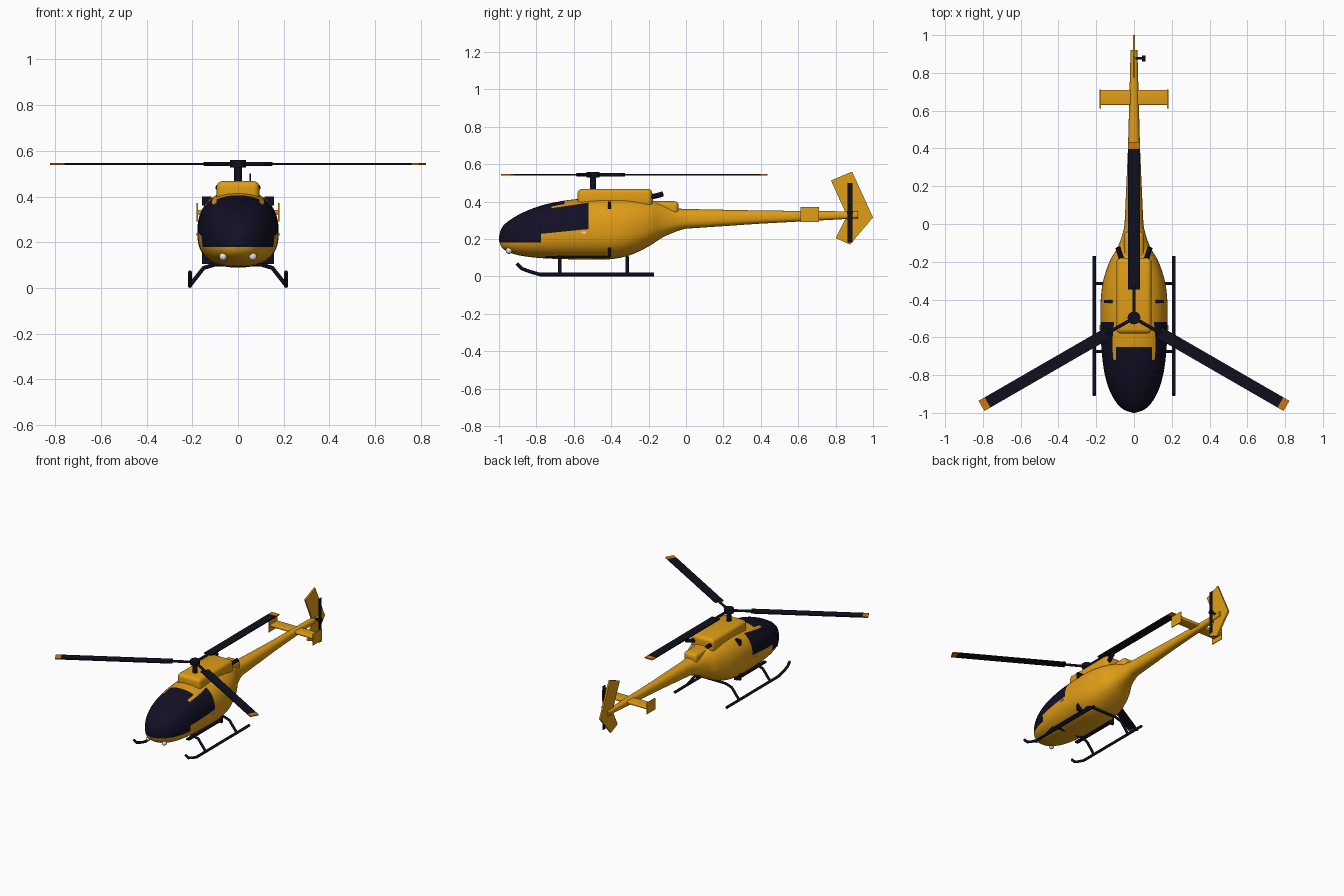
import bpy, bmesh, math
from mathutils import Vector, Matrix

cube = bpy.data.objects.get("Cube")
if cube:
    bpy.data.objects.remove(cube)


def material(name, r, g, b):
    m = bpy.data.materials.new(name)
    m.use_nodes = True
    m.diffuse_color = (r, g, b, 1)
    m.node_tree.nodes["Principled BSDF"].inputs["Base Color"].default_value = (r, g, b, 1)
    return m


YELLOW = material("yellow paint", .75, .34, .008)
GLASS = material("dark glass", .006, .005, .018)
DARK = material("dark metal", .005, .005, .013)
ORANGE = material("orange tip", .65, .18, .006)
WHITE = material("lamp white", .75, .75, .78)


def add(name, bm, *mats, smooth=False):
    bmesh.ops.recalc_face_normals(bm, faces=bm.faces)
    me = bpy.data.meshes.new(name)
    bm.to_mesh(me)
    bm.free()
    ob = bpy.data.objects.new(name, me)
    bpy.context.collection.objects.link(ob)
    for m in mats:
        me.materials.append(m)
    if smooth:
        bpy.ops.object.select_all(action='DESELECT')
        ob.select_set(True)
        bpy.context.view_layer.objects.active = ob
        bpy.ops.object.shade_smooth_by_angle(angle=math.radians(40))
    return ob


def box(name, lo, hi, mat, bevel=0, matrix=Matrix()):
    lo, hi = Vector(lo), Vector(hi)
    bm = bmesh.new()
    size = Matrix.Diagonal((*(hi - lo), 1))
    bmesh.ops.create_cube(bm, size=1, matrix=matrix @ Matrix.Translation((lo + hi) / 2) @ size)
    if bevel:
        bmesh.ops.bevel(bm, geom=bm.edges[:], offset=bevel, segments=4, profile=.5, affect='EDGES')
    return add(name, bm, mat, smooth=bevel > 0)


def rod(name, a, b, r, mat, r2=None, sides=16):
    a, b = Vector(a), Vector(b)
    bm = bmesh.new()
    turn = (b - a).to_track_quat('Z', 'Y').to_matrix().to_4x4()
    bmesh.ops.create_cone(bm, cap_ends=True, segments=sides, radius1=r, radius2=r2 or r,
                          depth=(b - a).length, matrix=Matrix.Translation((a + b) / 2) @ turn)
    return add(name, bm, mat, smooth=True)


def tube(name, points, r, mat):
    cu = bpy.data.curves.new(name, 'CURVE')
    cu.dimensions = '3D'
    cu.bevel_depth, cu.bevel_resolution, cu.use_fill_caps = r, 2, True
    sp = cu.splines.new('POLY')
    sp.points.add(len(points) - 1)
    for p, co in zip(sp.points, points):
        p.co = (*co, 1)
    ob = bpy.data.objects.new(name, cu)
    bpy.context.collection.objects.link(ob)
    cu.materials.append(mat)
    bpy.ops.object.select_all(action='DESELECT')
    ob.select_set(True)
    bpy.context.view_layer.objects.active = ob
    bpy.ops.object.convert(target='MESH')


# Fuselage and boom stations: y, half width, bottom, top
STATIONS = [
    (-1, .004, .19, .21), (-.985, .05, .155, .26), (-.95, .09, .13, .295),
    (-.88, .13, .11, .337), (-.78, .158, .098, .377), (-.65, .173, .092, .405),
    (-.5, .178, .09, .42), (-.4, .176, .092, .425), (-.3, .163, .113, .422),
    (-.2, .13, .16, .41), (-.13, .09, .205, .392), (-.06, .063, .237, .367),
    (0, .05, .255, .36), (.4, .032, .282, .352), (.92, .018, .31, .347)]


def spline(pts, steps):
    pts = [Vector(p) for p in pts]
    for i in range(len(pts) - 1):
        p0, p1, p2 = pts[max(i - 1, 0)], pts[i], pts[i + 1]
        p3 = pts[min(i + 2, len(pts) - 1)]
        # Long straight boom spans are joined linearly
        for k in range(steps):
            t = k / steps
            if p2[0] > 0:
                yield p1.lerp(p2, t)
            else:
                yield (p1 * 2 + (p2 - p0) * t + (p0 * 2 - p1 * 5 + p2 * 4 - p3) * t * t
                       + (p1 * 3 - p0 - p2 * 3 + p3) * t ** 3) / 2
    yield pts[-1]


def power(v, e):
    return math.copysign(abs(v) ** e, v)


SIDES, ROUND = 48, 2 / 2.4
STATIONS.insert(13, (.06, .047, .259, .359))
bm = bmesh.new()
rings = []
for y, w, zb, zt in spline(STATIONS, 6):
    mid = zb + .45 * (zt - zb)
    ring = []
    for k in range(SIDES):
        a = math.tau * k / SIDES
        s = power(math.sin(a), ROUND)
        ring.append(bm.verts.new((w * power(math.cos(a), ROUND), y,
                                  mid + s * (zt - mid if s > 0 else mid - zb))))
    rings.append(ring)
for r0, r1 in zip(rings, rings[1:]):
    for k in range(SIDES):
        j = (k + 1) % SIDES
        bm.faces.new((r0[k], r0[j], r1[j], r1[k]))
bm.faces.new(rings[0])
bm.faces.new(rings[-1])

# Clean cuts along the glass borders
cuts = [((0, y, 0), (0, 1, 0)) for y in (-.775, -.72, -.65, -.52)]
cuts += [((0, 0, .18), (0, 0, 1)), ((0, -.55, .25), (0, -.1, 1)), ((0, -.55, .39), (0, -.15, 1)),
         ((.095, 0, 0), (1, 0, 0)), ((-.095, 0, 0), (1, 0, 0))]
for co, no in cuts:
    near = [f for f in bm.faces if f.calc_center_median().y < -.45]
    geom = set(near) | {e for f in near for e in f.edges} | {v for f in near for v in f.verts}
    bmesh.ops.bisect_plane(bm, geom=list(geom), plane_co=co, plane_no=no, dist=1e-5)


def is_glass(c):
    nose = c.y < -.775 and c.z > .18
    screen = c.y < -.65 and abs(c.x) < .095 and c.z > .3
    low = .25 + .1 * (c.y + .55)
    high = .39 + .15 * (c.y + .55)
    side = c.y < -.52 and low < c.z < high
    joined = c.y < -.72 and c.z > low
    return nose or screen or side or joined


for f in bm.faces:
    f.material_index = int(is_glass(f.calc_center_median()))
add("fuselage", bm, YELLOW, GLASS, smooth=True)

# Engine cowling, rear fairing and exhausts
box("engine_cowling", (-.093, -.58, .37), (.093, -.18, .468), YELLOW, .025)
box("rear_fairing", (-.052, -.22, .33), (.052, -.04, .402), YELLOW, .022)
for side, s in (("left", 1), ("right", -1)):
    rod(side + "_exhaust", (s * .055, -.22, .415), (s * .085, -.125, .44), .014, DARK)

    # Door rails, handles and lamps
    box(side + "_lower_rail", (s * .105, -.75, .097), (s * .13, -.405, .108), DARK)
    box(side + "_lower_bracket", (s * .11, -.418, .105), (s * .158, -.402, .155), DARK)
    box(side + "_upper_bracket", (s * .115, -.418, .36), (s * .158, -.402, .4), DARK)
    box(side + "_door_handle", (s * .17, -.56, .23), (s * .183, -.535, .239), WHITE)
    bm = bmesh.new()
    bmesh.ops.create_uvsphere(bm, u_segments=16, v_segments=10, radius=.017,
                              matrix=Matrix.Translation((s * .065, -.947, .137)))
    add(side + "_headlight", bm, WHITE, smooth=True)

    # Landing skids
    x = s * .21
    tube(side + "_skid", [(x, -.17, .01), (x, -.78, .01), (x, -.83, .024),
                          (x, -.875, .04), (x, -.905, .07)], .0095, DARK)

    # Stabiliser end plate
    box(side + "_end_plate", (s * .176, .612, .29), (s * .182, .712, .372), YELLOW)

for name, y in (("front_strut", -.675), ("rear_strut", -.315)):
    tube(name, [(-.21, y, .012), (-.15, y, .088), (-.1, y, .103),
                (.1, y, .103), (.15, y, .088), (.21, y, .012)], .009, DARK)

# Tail surfaces
box("stabiliser", (-.18, .63, .322), (.18, .71, .342), YELLOW, .006)
bm = bmesh.new()
outline = [(.775, .513), (.888, .56), (1, .315), (.877, .17), (.8, .205), (.86, .325)]
fin = bm.faces.new([bm.verts.new((-.006, y, z)) for y, z in outline])
grown = bmesh.ops.extrude_face_region(bm, geom=[fin])["geom"]
bmesh.ops.translate(bm, vec=(.012, 0, 0), verts=[v for v in grown if isinstance(v, bmesh.types.BMVert)])
add("tail_fin", bm, YELLOW)

# Tail rotor
rod("tail_rotor_shaft", (0, .877, .34), (.06, .877, .34), .007, DARK)
rod("tail_rotor_hub", (.042, .877, .34), (.062, .877, .34), .016, DARK)
box("tail_rotor_blades", (.05, .864, .18), (.056, .89, .5), DARK)

# Main rotor
HUB = Vector((0, -.497, .543))
rod("rotor_mast", HUB - Vector((0, 0, .09)), HUB, .017, DARK)
rod("rotor_hub", HUB - Vector((0, 0, .015)), HUB + Vector((0, 0, .016)), .034, DARK)
for i in range(3):
    m = Matrix.Translation(HUB) @ Matrix.Rotation(math.tau * i / 3, 4, 'Z')
    rod(f"blade_arm_{i}", HUB, m @ Vector((0, .17, 0)), .009, DARK)
    box(f"blade_{i}", (-.031, .15, -.004), (.031, .895, .004), DARK, matrix=m)
    box(f"blade_tip_{i}", (-.031, .895, -.004), (.031, .932, .004), ORANGE, matrix=m)
